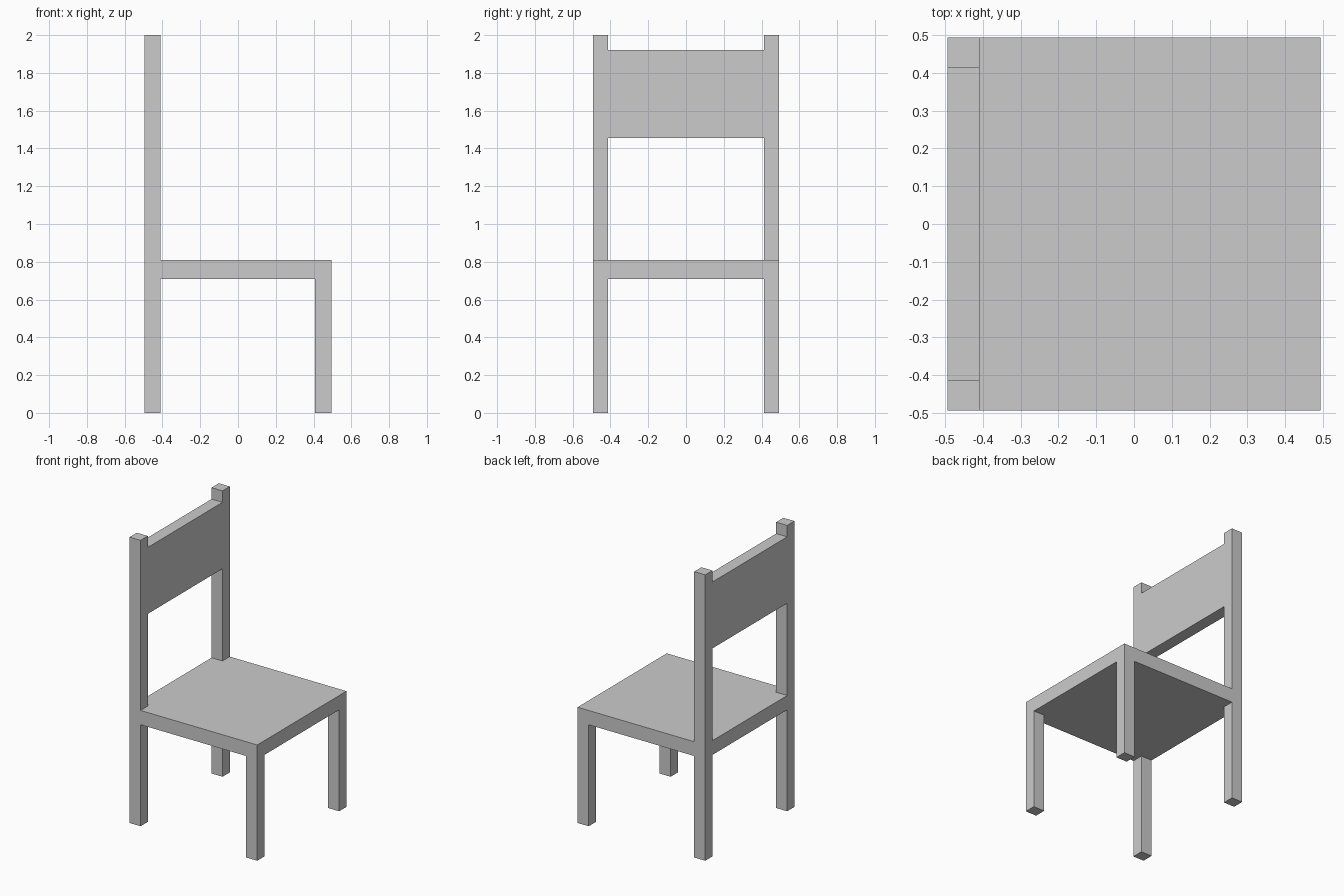
import bpy, bmesh
from mathutils import Vector

if "Cube" in bpy.data.objects:
    bpy.data.objects.remove(bpy.data.objects["Cube"])

XS = (-0.494, -0.409, 0.408, 0.494)
YS = (-0.493, -0.413, 0.413, 0.493)
SEAT_BOTTOM, SEAT_TOP = 0.71, 0.81
RAIL_BOTTOM, RAIL_TOP, TOP = 1.455, 1.92, 2.0

bm = bmesh.new()


def corner_face(x_side, y_side, z):
    """Horizontal face over a corner post at height z."""
    x = sum(XS[:2] if x_side < 0 else XS[2:]) / 2
    y = sum(YS[:2] if y_side < 0 else YS[2:]) / 2
    return min(bm.faces, key=lambda f: (f.calc_center_median() - Vector((x, y, z))).length)


def pull(face, z):
    """Extrude a horizontal face to a new height."""
    new = bmesh.ops.extrude_discrete_faces(bm, faces=[face])["faces"][0]
    for v in new.verts:
        v.co.z = z
    return new


# Seat slab, divided so the posts grow out of its corners
grid = [[bm.verts.new((x, y, SEAT_BOTTOM)) for y in YS] for x in XS]
for i in range(3):
    for j in range(3):
        bm.faces.new((grid[i][j], grid[i + 1][j], grid[i + 1][j + 1], grid[i][j + 1]))
slab = bmesh.ops.extrude_face_region(bm, geom=bm.faces[:], use_keep_orig=True)
for v in slab["geom"]:
    if isinstance(v, bmesh.types.BMVert):
        v.co.z = SEAT_TOP

# Four legs
for sx in (-1, 1):
    for sy in (-1, 1):
        pull(corner_face(sx, sy, SEAT_BOTTOM), 0)

# Two back posts, cut at the rail heights
for sy in (-1, 1):
    face = corner_face(-1, sy, SEAT_TOP)
    for z in (RAIL_BOTTOM, RAIL_TOP, TOP):
        face = pull(face, z)

# Back rail bridging the inner sides of the posts
mid = (RAIL_BOTTOM + RAIL_TOP) / 2
inner = [min(bm.faces, key=lambda f: (f.calc_center_median()
             - Vector(((XS[0] + XS[1]) / 2, y, mid))).length) for y in YS[1:3]]
edges = [e for f in inner for e in f.edges]
bmesh.ops.delete(bm, geom=inner, context="FACES_ONLY")
bmesh.ops.bridge_loops(bm, edges=edges)

bmesh.ops.recalc_face_normals(bm, faces=bm.faces[:])
mesh = bpy.data.meshes.new("chair_frame")
bm.to_mesh(mesh)
bm.free()
bpy.context.collection.objects.link(bpy.data.objects.new("chair_frame", mesh))
